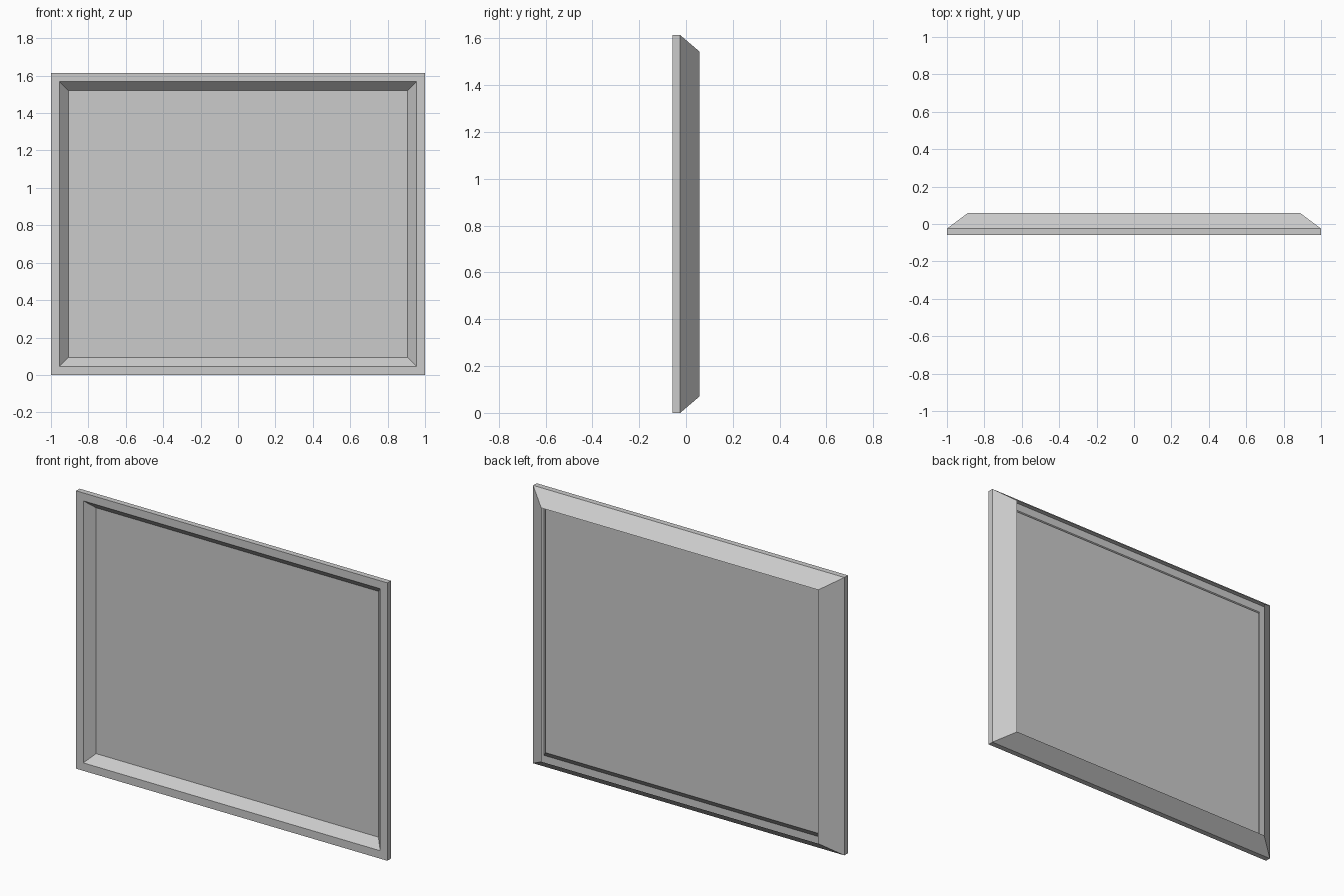
import bpy
import bmesh

cube = bpy.data.objects.get("Cube")
if cube:
    bpy.data.objects.remove(cube, do_unlink=True)

WIDTH, HEIGHT = 2.0, 1.614

grey = bpy.data.materials.new("plain grey")
grey.use_nodes = True
colour = (0.6, 0.6, 0.6, 1)
grey.diffuse_color = colour
grey.node_tree.nodes["Principled BSDF"].inputs["Base Color"].default_value = colour


def ring(bm, inset_x, inset_z, y):
    """Rectangle of four vertices, inset from the overall outline."""
    x = WIDTH / 2 - inset_x
    low, high = inset_z, HEIGHT - inset_z
    return [bm.verts.new(p) for p in
            ((-x, y, low), (x, y, low), (x, y, high), (-x, y, high))]


def build(name, profile, filled=False):
    """Bridge successive rectangles with mitred corners; optionally fill the last."""
    bm = bmesh.new()
    rings = [ring(bm, *step) for step in profile]
    for a, b in zip(rings, rings[1:]):
        for i in range(4):
            j = (i + 1) % 4
            bm.faces.new((a[i], a[j], b[j], b[i]))
    if filled:
        bm.faces.new(rings[-1])
    mesh = bpy.data.meshes.new(name)
    bm.to_mesh(mesh)
    bm.free()
    mesh.materials.append(grey)
    obj = bpy.data.objects.new(name, mesh)
    bpy.context.collection.objects.link(obj)
    return obj


# Frame shell: open back rim, sloped back, straight edge, front border, inner bevel
back_rim = (0.11, 0.07, 0.0575)
edge_back = (0, 0, -0.025)
edge_front = (0, 0, -0.0575)
opening = (0.046, 0.046, -0.0575)
panel_edge = (0.093, 0.093, -0.007)
build("frame", [back_rim, edge_back, edge_front, opening, panel_edge])

# Flat panel inside the bevel
build("panel", [panel_edge], filled=True)
